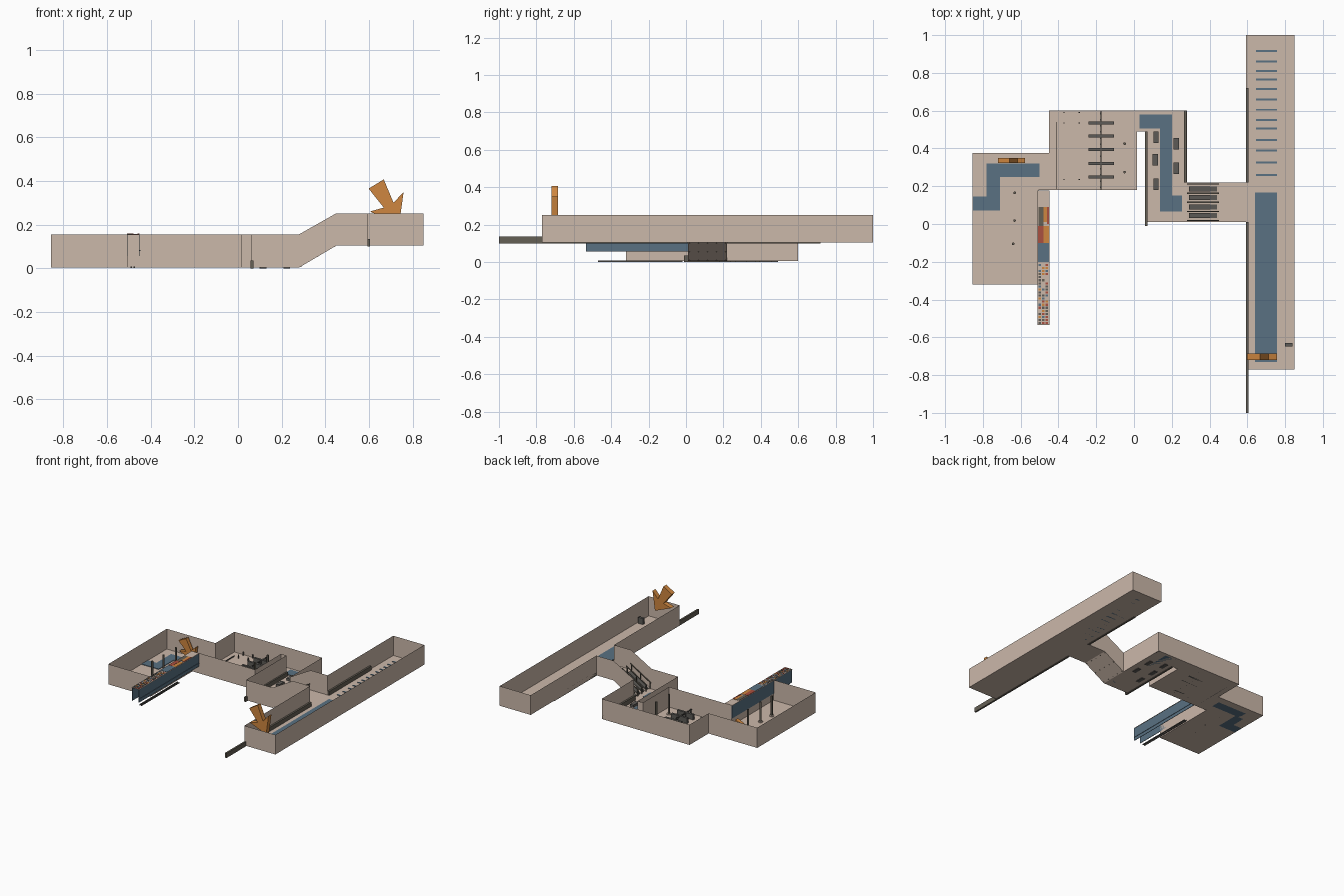
import bpy, bmesh, math, random

if "Cube" in bpy.data.objects:
    bpy.data.objects.remove(bpy.data.objects["Cube"])
random.seed(3)

def mat(name, c):
    m = bpy.data.materials.new(name)
    m.diffuse_color = (*c, 1)
    m.use_nodes = True
    m.node_tree.nodes["Principled BSDF"].inputs["Base Color"].default_value = m.diffuse_color
    return m

BEIGE = mat("beige", (.60, .48, .40))
BLUE = mat("slate blue", (.10, .165, .225))
ORANGE = mat("orange", (.62, .24, .05))
DARK = mat("dark grey", (.11, .105, .095))
BROWN = mat("brown grey", (.13, .115, .09))
RED = mat("red", (.40, .08, .05))

def mesh(name, verts, faces, m):
    me = bpy.data.meshes.new(name)
    me.from_pydata(verts, [], faces)
    me.materials.append(m)
    o = bpy.data.objects.new(name, me)
    bpy.context.collection.objects.link(o)
    return o

def box(name, x0, x1, y0, y1, z0, z1, m, rise=0):
    """Box; rise lifts its x1 end so it can follow the stair slope."""
    v = [(x, y, z + (rise if x == x1 else 0)) for z in (z0, z1)
         for x, y in ((x0, y0), (x1, y0), (x1, y1), (x0, y1))]
    f = [(3, 2, 1, 0), (4, 5, 6, 7), (0, 1, 5, 4), (1, 2, 6, 5), (2, 3, 7, 6), (3, 0, 4, 7)]
    return mesh(name, v, f, m)

def room(name, pts, z, h, open_edges):
    """Open-topped shell: one floor and thin walls, some edges left open."""
    n = len(pts)
    v = [(x, y, z) for x, y in pts] + [(x, y, z + h) for x, y in pts]
    f = [tuple(range(n))]
    f += [(i, (i + 1) % n, n + (i + 1) % n, n + i) for i in range(n) if i not in open_edges]
    o = mesh(name, v, f, BEIGE)
    bm = bmesh.new()
    bm.from_mesh(o.data)
    bm.faces.ensure_lookup_table()
    bmesh.ops.triangulate(bm, faces=[bm.faces[0]])
    bm.to_mesh(o.data)
    bm.free()

def extrude(name, pts, y0, y1, m):
    """Extrude an x-z outline along y."""
    n = len(pts)
    v = [(x, y, z) for y in (y0, y1) for x, z in pts]
    f = [tuple(range(n)), tuple(range(2 * n - 1, n - 1, -1))]
    f += [(i, n + i, n + (i + 1) % n, (i + 1) % n) for i in range(n)]
    return mesh(name, v, f, m)

def disc(name, x, y, z0, z1, r, m):
    bpy.ops.mesh.primitive_cylinder_add(vertices=16, radius=r, depth=z1 - z0, location=(x, y, (z0 + z1) / 2))
    o = bpy.context.object
    o.name = name
    o.data.materials.append(m)
    bpy.ops.object.shade_smooth_by_angle()

# lower halls and corridor, upper platform hall
F, U = .004, .104
room("lower_halls", [(-.855, -.32), (-.505, -.32), (-.505, .18), (.015, .18), (.015, .49), (.06, .49),
                     (.06, .01), (.28, .01), (.28, .22), (.28, .6), (-.45, .6), (-.45, .375), (-.855, .375)],
     F, .152, {7})
room("platform_hall", [(.592, -.77), (.85, -.77), (.85, 1), (.592, 1), (.592, .22), (.592, .01)], U, .148, {4})

# sloped stair passage
prof = [(.28, F), (.45, U), (.592, U)]
tops = [(.28, .156), (.45, .252), (.592, .252)]
v = [(x, y, z) for y in (.01, .22) for x, z in prof + tops]
f = [(0, 1, 7, 6), (1, 2, 8, 7)] + [(k + i, k + i + 1, k + i + 4, k + i + 3) for k in (0, 6) for i in (0, 1)]
mesh("stair_passage", v, f, BEIGE)

# stair treads and handrails along the slope
for y in (.185, .14, .09, .045):
    box("stair_flight", .29, .44, y - .014, y + .014, .012, .018, DARK, .088)
for y in (.212, .163, .115, .067, .018):
    box("handrail", .28, .45, y - .003, y + .003, .05, .056, BROWN, .1)
    for i in range(3):
        x = .285 + i * .077
        z = F + (x - .28) * .588
        box("rail_post", x, x + .005, y - .003, y + .003, z, z + .047, BROWN)

# blue guide paths
def path(rects, z):
    for x0, x1, y0, y1 in rects:
        box("guide_path", x0, x1, y0, y1, z, z + .004, BLUE)
path([(-.853, -.78, .072, .145), (-.78, -.71, .072, .25), (-.78, -.50, .25, .32)], F)
path([(.03, .137, .505, .58), (.137, .20, .15, .58), (.137, .253, .066, .15)], F)
path([(.64, .757, -.73, .166)], U)
path([(.645, .757, y - .005, y + .005) for y in
      (.915, .86, .81, .765, .715, .66, .605, .55, .505, .445, .39, .325, .26)], U)

# long wall strips
for x, y0, y1, z in ((.592, -1, .01, .1), (.592, .22, .72, .1), (.058, -.01, .49, 0), (.266, .22, .6, .004)):
    box("wall_strip", x, x + .013, y0, y1, z, z + .035, BROWN)

# direction arrows
outline = [(.598, .365), (.667, .407), (.712, .30), (.758, .35), (.738, .205), (.603, .26), (.667, .278)]
extrude("platform_arrow", outline, -.72, -.685, ORANGE)
extrude("hall_arrow", [(-1.262 + x * .905, .155 + (z - .407) * .74) for x, z in outline], .322, .35, ORANGE)

# ticket gates with a thin barrier line
for y in (.535, .465, .395, .32, .25):
    box("ticket_gate", -.24, -.105, y - .008, y + .008, F, .045, DARK)
box("gate_barrier", -.178, -.173, .182, .598, .035, .042, DARK)
for i in range(13):
    y = .195 + i * .0325
    box("barrier_post", -.179, -.172, y - .004, y + .004, F, .045, DARK)
box("floor_line", -.411, -.407, .185, .54, F, .012, DARK)
for x in (-.37, -.29):
    for y in (.59, .535, .235):
        box("marker_post", x - .003, x + .003, y - .003, y + .003, F, .03, DARK)

# pillars with round bases
for x, y in ((-.05, .425), (-.05, .275), (-.632, .165), (-.632, .018), (-.64, -.105)):
    disc("pillar", x, y, F, .155, .007, BROWN)
    disc("pillar_base", x, y, F, .01, .016, BEIGE)

# corridor benches and platform bin
for x, y in ((.117, .46), (.112, .34), (.117, .21), (.223, .425), (.223, .295)):
    box("bench", x - .014, x + .014, y - .031, y + .031, 0, .022, DARK)
box("bin", .80, .84, -.648, -.630, U, .15, DARK)

# side canopy: blue side sheets, lower curve and a patchwork roof
for x in (-.508, -.453):
    box("canopy_side", x, x + .003, -.535, .178, .056, .153, BLUE)
box("canopy_ledge", -.453, -.447, -.535, .178, .08, .084, BLUE)
box("canopy_roof", -.51, -.448, -.535, .178, .153, .156, BEIGE)
for x0, x1, y0, y1, m in ((-.478, -.45, .01, .09, ORANGE), (-.505, -.478, -.02, .09, BROWN),
                          (-.46, -.45, 0, .09, RED), (-.508, -.478, -.10, -.01, RED),
                          (-.478, -.45, -.10, -.01, ORANGE), (-.508, -.45, -.20, -.10, BLUE)):
    box("roof_panel", x0, x1, y0, y1, .156, .158 + (.001 if m == RED else 0), m)
for i in range(20):
    for j in range(3):
        x, y = -.506 + j * .019, -.53 + i * .0162
        m = random.choice((DARK, DARK, BROWN, ORANGE, RED, BLUE, BEIGE))
        box("roof_tile", x, x + .014, y, y + .011, .156, .158, m)
for x in (-.492, -.478):
    box("floor_rail", x, x + .006, -.47, -.02, .001, .008, DARK)
